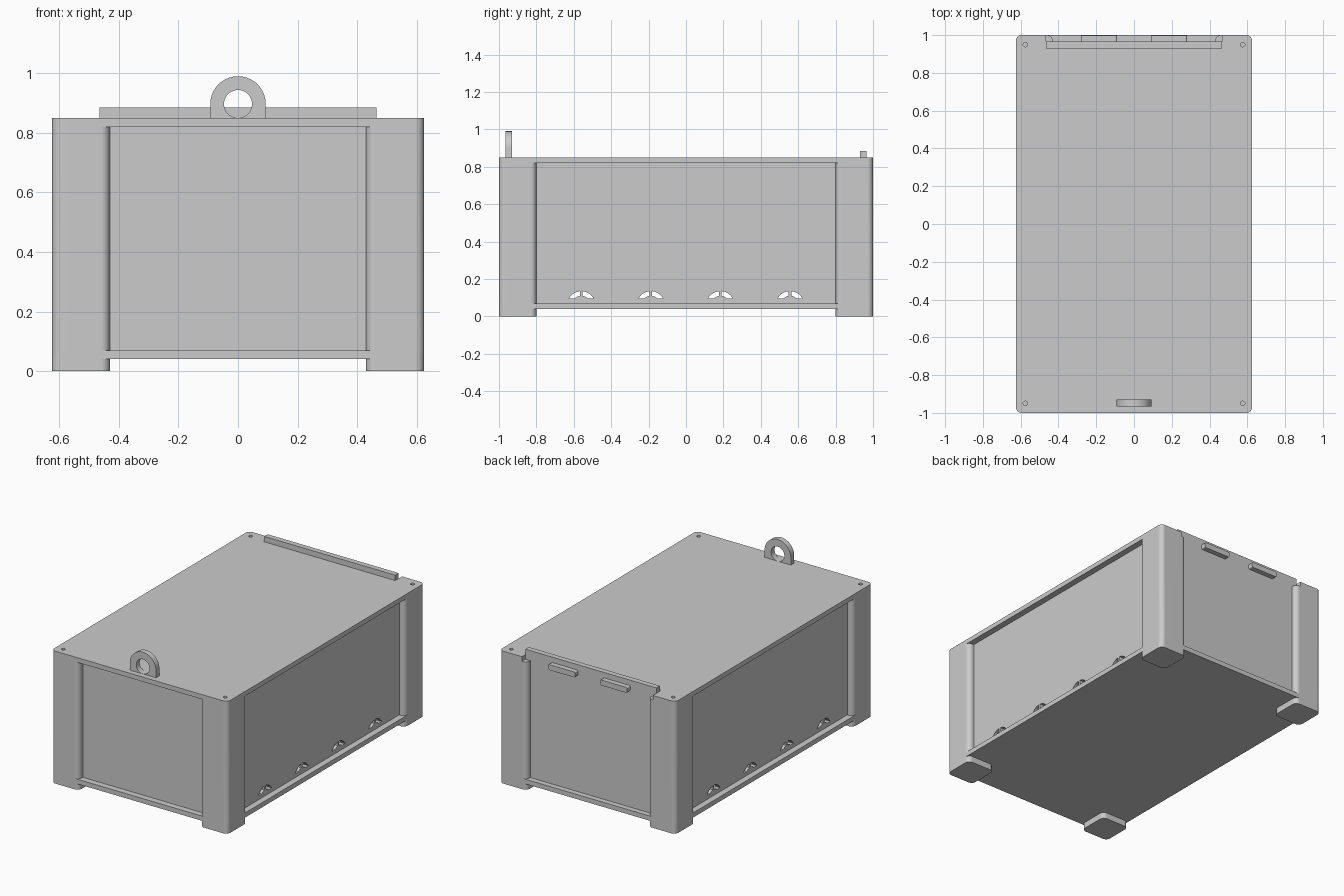
import bpy, bmesh
from math import pi, sin, cos, asin, acos
from mathutils import Vector

cube = bpy.data.objects.get("Cube")
if cube:
    bpy.data.objects.remove(cube, do_unlink=True)

grey = bpy.data.materials.new("plain_grey")
grey.use_nodes = True
COLOUR = (0.6, 0.6, 0.6, 1)
grey.diffuse_color = COLOUR
grey.node_tree.nodes["Principled BSDF"].inputs["Base Color"].default_value = COLOUR

HX, HY, TOP = 0.625, 1.0, 0.85
TRAY_LO, TRAY_HI, LID_LO = 0.04, 0.07, 0.82
POST_X, POST_Y, ROUND = 0.43, 0.8, 0.03
THICK = 0.035


def arc(cx, cy, r, a0, a1, n):
    return [(cx + r * cos(a0 + (a1 - a0) * i / n), cy + r * sin(a0 + (a1 - a0) * i / n))
            for i in range(n + 1)]


def rect(x0, x1, y0, y1, r=0):
    """Rectangle outline, with rounded corners if r is given."""
    if not r:
        return [(x0, y0), (x1, y0), (x1, y1), (x0, y1)]
    centres = [(x1 - r, y1 - r), (x0 + r, y1 - r), (x0 + r, y0 + r), (x1 - r, y0 + r)]
    return [p for i, (cx, cy) in enumerate(centres)
            for p in arc(cx, cy, r, i * pi / 2, (i + 1) * pi / 2, 6)]


def prism(name, outlines, axis, lo, hi):
    """Extrude one or more outlines along an axis between lo and hi."""
    place = {"x": lambda u, v, w: (w, u, v),
             "y": lambda u, v, w: (u, w, v),
             "z": lambda u, v, w: (u, v, w)}[axis]
    bm = bmesh.new()
    for pts in outlines:
        a = [bm.verts.new(place(u, v, lo)) for u, v in pts]
        b = [bm.verts.new(place(u, v, hi)) for u, v in pts]
        bm.faces.new(a)
        bm.faces.new(b)
        for i in range(len(pts)):
            j = (i + 1) % len(pts)
            bm.faces.new((a[i], a[j], b[j], b[i]))
    bmesh.ops.recalc_face_normals(bm, faces=bm.faces)
    mesh = bpy.data.meshes.new(name)
    bm.to_mesh(mesh)
    bm.free()
    mesh.materials.append(grey)
    obj = bpy.data.objects.new(name, mesh)
    bpy.context.collection.objects.link(obj)
    return obj


def combine(obj, other, operation):
    """Boolean the other object into obj, then drop the other."""
    other.hide_render = True
    mod = obj.modifiers.new("cut", "BOOLEAN")
    mod.operation, mod.solver, mod.object = operation, "EXACT", other
    bpy.context.view_layer.update()
    mesh = bpy.data.meshes.new_from_object(
        obj.evaluated_get(bpy.context.evaluated_depsgraph_get()))
    obj.modifiers.clear()
    obj.data = mesh
    bpy.data.objects.remove(other, do_unlink=True)


def smooth(obj):
    bpy.ops.object.select_all(action="DESELECT")
    obj.select_set(True)
    bpy.context.view_layer.objects.active = obj
    bpy.ops.object.shade_smooth_by_angle(angle=pi / 6)
    mod = obj.modifiers.new("even_shading", "WEIGHTED_NORMAL")
    mod.keep_sharp = True


# Frame: lid, tray and four corner posts in one body
frame = prism("frame", [rect(-HX, HX, -HY, HY, ROUND)], "z", LID_LO, TOP)
tray = prism("tray", [rect(-HX, HX, -HY, HY, ROUND)], "z", TRAY_LO, TRAY_HI)
posts = prism("posts", [rect(min(sx * POST_X, sx * HX), max(sx * POST_X, sx * HX),
                             min(sy * POST_Y, sy * HY), max(sy * POST_Y, sy * HY), ROUND)
                        for sx in (-1, 1) for sy in (-1, 1)], "z", 0, TOP)
combine(frame, posts, "UNION")
combine(frame, tray, "UNION")

# Door slot at the back of the lid, and the four corner holes
DOOR_X, DOOR_Y = 0.465, 0.965
combine(frame, prism("slot", [rect(-DOOR_X, DOOR_X, DOOR_Y - THICK, 1.1)],
                     "z", LID_LO, 1), "DIFFERENCE")
holes = [arc(sx * 0.575, sy * 0.95, 0.012, 0, 2 * pi, 20)[:-1]
         for sx in (-1, 1) for sy in (-1, 1)]
combine(frame, prism("holes", holes, "z", TOP - 0.05, 1), "DIFFERENCE")
smooth(frame)

# Recessed front panel
prism("front_panel", [rect(-0.46, 0.46, -0.96, -0.96 + THICK)], "z", TRAY_HI, LID_LO)

# Side panels with split arched vents
VENT_Z, VENT_BASE, R_OUT, R_IN, GAP = 0.06, 0.035, 0.075, 0.05, 0.007
half = (arc(0, VENT_Z, R_OUT, asin(VENT_BASE / R_OUT), acos(GAP / R_OUT), 8)
        + arc(0, VENT_Z, R_IN, acos(GAP / R_IN), asin(VENT_BASE / R_IN), 8))
vents = [[(-0.56 + 0.372 * i + s * u, v) for u, v in half]
         for i in range(4) for s in (-1, 1)]
for name, x in (("left_panel", 0.585 - THICK), ("right_panel", -0.585)):
    panel = prism(name, [rect(x, x + THICK, -0.83, 0.83)], "z", TRAY_HI, LID_LO)
    combine(panel, prism("vents", vents, "x", -1, 1), "DIFFERENCE")

# Sliding back door with two grips
prism("back_door", [rect(-DOOR_X, DOOR_X, DOOR_Y - THICK, DOOR_Y)], "z", TRAY_HI, 0.885)
for name, x in (("left_grip", 0.09), ("right_grip", -0.28)):
    smooth(prism(name, [rect(x, x + 0.19, 0.815, TOP, 0.008)], "y", DOOR_Y, 0.998))

# Lifting ring at the front of the lid
RING_Z, RING_R = 0.897, 0.093
outline = arc(0, RING_Z, RING_R, 0, pi, 32) + [(-RING_R, TOP - 0.01), (RING_R, TOP - 0.01)]
ring = prism("lifting_ring", [outline], "y", -0.965, -0.93)
combine(ring, prism("eye", [arc(0, RING_Z, 0.047, 0, 2 * pi, 40)[:-1]], "y", -1, -0.9),
        "DIFFERENCE")
smooth(ring)
